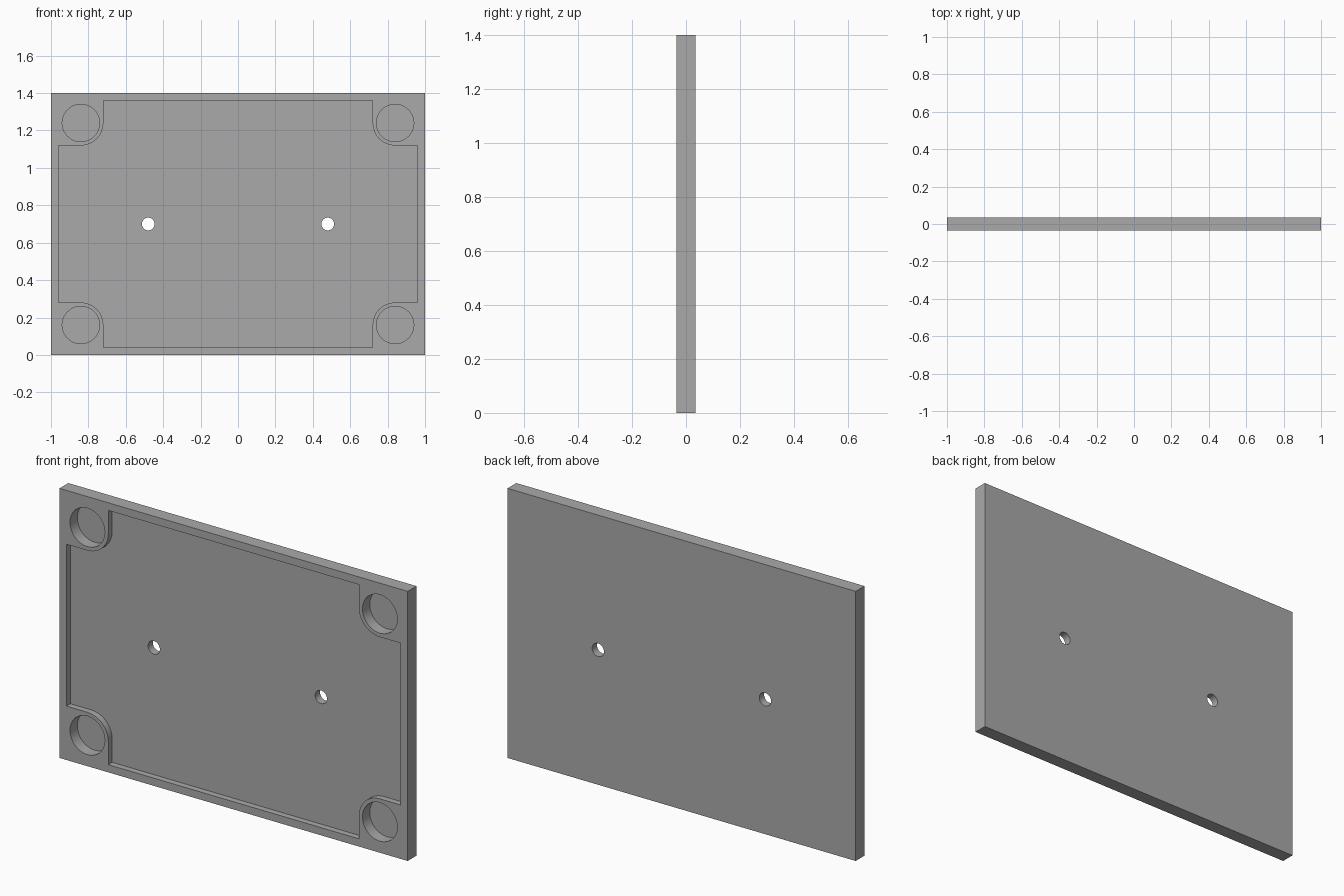
import bpy
import bmesh
from math import cos, sin, pi, radians

if "Cube" in bpy.data.objects:
    bpy.data.objects.remove(bpy.data.objects["Cube"])

WIDTH, HEIGHT, THICK = 2.0, 1.4, 0.072
FRONT, BACK = -THICK / 2, THICK / 2
MID = HEIGHT / 2
CORNER_X, CORNER_Z = 0.84, 0.54      # pocket centres, measured from the plate centre

grey = bpy.data.materials.new("mid grey")
grey.use_nodes = True
grey.diffuse_color = (0.4, 0.4, 0.4, 1)
grey.node_tree.nodes["Principled BSDF"].inputs["Base Color"].default_value = (0.4, 0.4, 0.4, 1)


def prism(name, outline, y0, y1):
    """Extrude an (x, z) outline, given about the plate centre, from y0 to y1."""
    bm = bmesh.new()
    face = bm.faces.new([bm.verts.new((x, y0, z + MID)) for x, z in outline])
    new = bmesh.ops.extrude_face_region(bm, geom=[face])["geom"]
    verts = [v for v in new if isinstance(v, bmesh.types.BMVert)]
    bmesh.ops.translate(bm, verts=verts, vec=(0, y1 - y0, 0))
    bmesh.ops.recalc_face_normals(bm, faces=bm.faces)
    mesh = bpy.data.meshes.new(name)
    bm.to_mesh(mesh)
    bm.free()
    mesh.materials.append(grey)
    obj = bpy.data.objects.new(name, mesh)
    bpy.context.collection.objects.link(obj)
    return obj


def circle(cx, cz, radius, steps=48):
    return [(cx + radius * cos(2 * pi * i / steps), cz + radius * sin(2 * pi * i / steps))
            for i in range(steps)]


def cut(target, name, outline, y0, y1):
    cutter = prism(name, outline, y0, y1)
    cutter.hide_render = True
    mod = target.modifiers.new(name, "BOOLEAN")
    mod.operation, mod.solver, mod.object = "DIFFERENCE", "EXACT", cutter
    bpy.context.view_layer.objects.active = target
    bpy.ops.object.modifier_apply(modifier=name)
    bpy.data.objects.remove(cutter)


def recess_outline(half_x=0.96, half_z=0.66, radius=0.12, steps=12):
    """Rectangle whose corners step inward around the round pockets."""
    quarter = [(half_x, CORNER_Z - radius)]
    for i in range(steps + 1):
        a = -pi / 2 - i * pi / 2 / steps
        quarter.append((CORNER_X + radius * cos(a), CORNER_Z + radius * sin(a)))
    quarter.append((CORNER_X - radius, half_z))
    top = quarter + [(-x, z) for x, z in reversed(quarter)]
    return top + [(x, -z) for x, z in reversed(top)]


# Plate
w, h = WIDTH / 2, HEIGHT / 2
plate = prism("plate", [(-w, -h), (w, -h), (w, h), (-w, h)], FRONT, BACK)

# Shallow recess in the front
cut(plate, "recess_cutter", recess_outline(), FRONT - 0.1, FRONT + 0.032)

# Corner pockets and through holes
for sx in (-1, 1):
    for sz in (-1, 1):
        cut(plate, "pocket_cutter", circle(sx * CORNER_X, sz * CORNER_Z, 0.1),
            FRONT - 0.1, FRONT + 0.06)
    cut(plate, "hole_cutter", circle(sx * 0.48, 0, 0.034, 32), FRONT - 0.1, BACK + 0.1)

# Smooth round walls, sharp edges
bpy.ops.object.select_all(action="DESELECT")
plate.select_set(True)
bpy.context.view_layer.objects.active = plate
bpy.ops.object.shade_smooth_by_angle(angle=radians(30))
